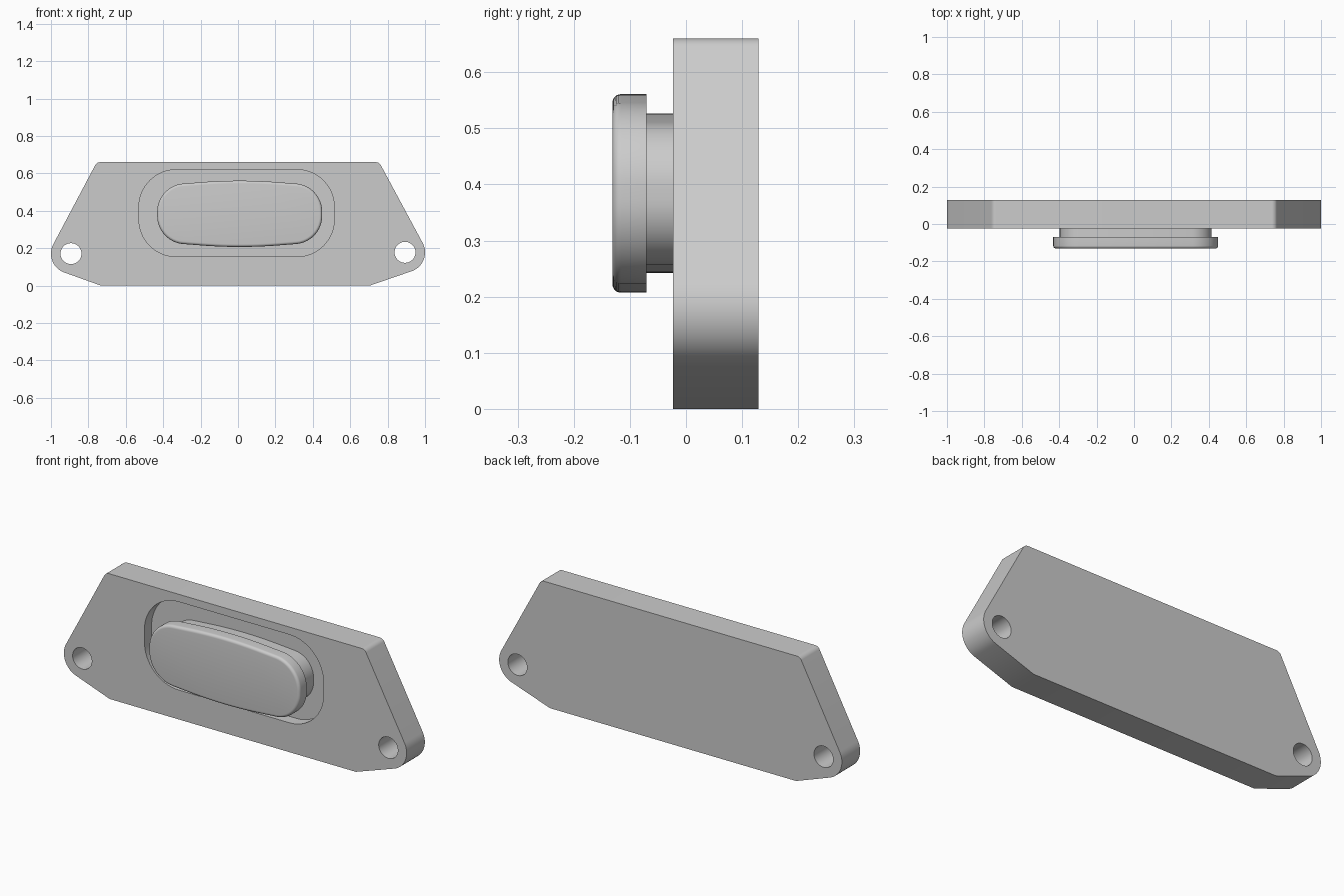
import bpy
import bmesh
from math import cos, sin, pi
from mathutils import Vector
from mathutils.geometry import convex_hull_2d

cube = bpy.data.objects.get("Cube")
if cube:
    bpy.data.objects.remove(cube)

GREY = (0.6, 0.6, 0.6, 1)
grey = bpy.data.materials.new("plain grey")
grey.use_nodes = True
grey.diffuse_color = GREY
grey.node_tree.nodes["Principled BSDF"].inputs["Base Color"].default_value = GREY

FRONT, BACK, FLOOR = -0.023, 0.129, 0.037


def circle(x, z, r, n=64):
    return [Vector((x + r * cos(2 * pi * i / n), z + r * sin(2 * pi * i / n))) for i in range(n)]


def hull(points):
    """Outline wrapped tightly around the points, in counterclockwise order."""
    ring = [points[i] for i in convex_hull_2d(points)]
    area = sum(ring[i - 1].cross(p) for i, p in enumerate(ring))
    return ring if area > 0 else ring[::-1]


def inset(ring, d):
    """Move every outline point inward along its normal."""
    out = []
    for i, p in enumerate(ring):
        a = (p - ring[i - 1]).normalized()
        b = (ring[(i + 1) % len(ring)] - p).normalized()
        t = (a + b).normalized()
        out.append(p + Vector((-t.y, t.x)) * d)
    return out


def loft(name, outline, sections):
    """Solid through (y, inset) sections of one outline."""
    bm = bmesh.new()
    rings = [[bm.verts.new((p.x, y, p.y)) for p in inset(outline, d)] for y, d in sections]
    n = len(outline)
    for a, b in zip(rings, rings[1:]):
        for i in range(n):
            j = (i + 1) % n
            bm.faces.new((a[i], a[j], b[j], b[i]))
    bm.faces.new(rings[0][::-1])
    bm.faces.new(rings[-1])
    bmesh.ops.recalc_face_normals(bm, faces=bm.faces)
    mesh = bpy.data.meshes.new(name)
    bm.to_mesh(mesh)
    bm.free()
    mesh.materials.append(grey)
    obj = bpy.data.objects.new(name, mesh)
    bpy.context.collection.objects.link(obj)
    return obj


def activate(obj):
    bpy.ops.object.select_all(action='DESELECT')
    obj.select_set(True)
    bpy.context.view_layer.objects.active = obj


def cut(obj, cutter):
    cutter.hide_render = True
    activate(obj)
    mod = obj.modifiers.new("cut", 'BOOLEAN')
    mod.operation = 'DIFFERENCE'
    mod.solver = 'EXACT'
    mod.object = cutter
    bpy.ops.object.modifier_apply(modifier=mod.name)
    bpy.data.objects.remove(cutter)


# Mounting plate with rounded ears
ears = [(-0.893, 0.171), (0.893, 0.178)]
points = [Vector((-0.733, 0)), Vector((0.704, 0))]
for x, z in ears:
    points += circle(x, z, 0.107)
for side in (-1, 1):
    points += circle(side * 0.737, 0.63, 0.03)
plate = loft("mounting_plate", hull(points), [(BACK, 0), (FRONT, 0)])

# Bolt holes through the ears
for x, z in ears:
    cut(plate, loft("hole_cutter", hull(circle(x, z, 0.056)), [(0.3, 0), (-0.3, 0)]))

# Rounded recess around the button
points = []
for x in (-0.33, 0.315):
    for z in (0.355, 0.42):
        points += circle(x, z, 0.2)
cut(plate, loft("recess_cutter", hull(points), [(FLOOR, 0), (-0.3, 0)]))

# Button: narrow neck and wider cap with gently bulged long sides
CX, CZ = 0.009, 0.384
points = []
for side in (-1, 1):
    for up in (-1, 1):
        points += circle(CX + side * 0.29, CZ + up * 0.011, 0.151)
for i in range(-20, 21):
    t = i / 20
    for up in (-1, 1):
        points.append(Vector((CX + 0.28 * t, CZ + up * (0.177 - 0.015 * t * t))))
sections = [(FLOOR + 0.005, 0.035), (-0.07, 0.035), (-0.07, 0)]
R = 0.015
for i in range(7):
    a = i / 6 * pi / 2
    sections.append((-0.131 + R - R * sin(a), R - R * cos(a)))
button = loft("button", hull(points), sections)

for obj in (plate, button):
    activate(obj)
    bpy.ops.object.shade_smooth_by_angle(angle=pi / 6)
